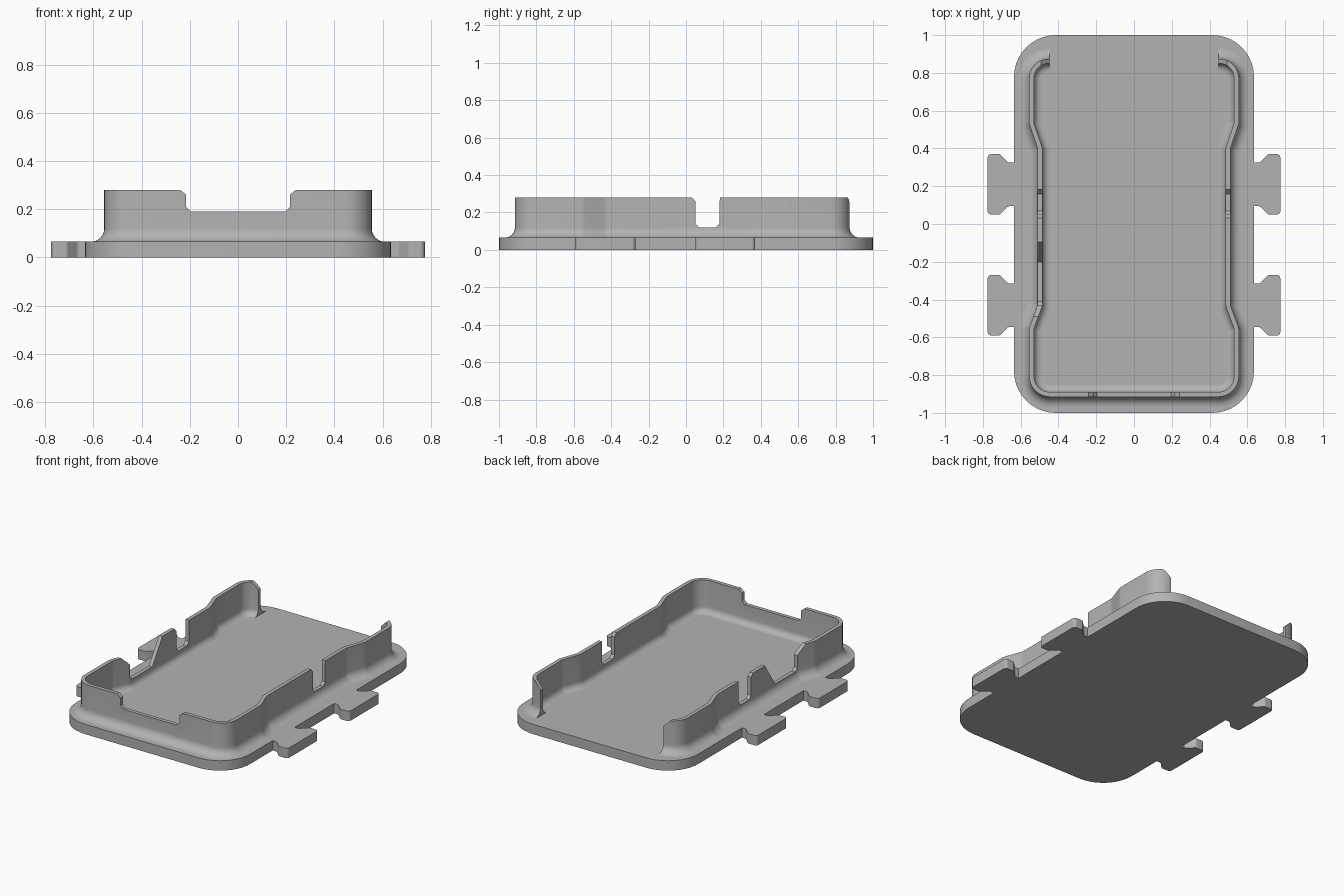
import bpy, bmesh, math
from mathutils import Vector

old = bpy.data.objects.get("Cube")
if old:
    bpy.data.objects.remove(old, do_unlink=True)

grey = bpy.data.materials.new("plain grey")
grey.use_nodes = True
grey.diffuse_color = (0.45, 0.45, 0.45, 1)
grey.node_tree.nodes["Principled BSDF"].inputs["Base Color"].default_value = (0.45, 0.45, 0.45, 1)

TOP, DECK = 0.28, 0.065


def rounded(points, closed, steps=10):
    """Turn (x, y, radius) corners into a filleted 2D path."""
    out = []
    n = len(points)
    for i, (x, y, r) in enumerate(points):
        p = Vector((x, y))
        if r == 0 or (not closed and i in (0, n - 1)):
            out.append(p)
            continue
        a = (Vector(points[i - 1][:2]) - p).normalized()
        b = (Vector(points[(i + 1) % n][:2]) - p).normalized()
        half = a.angle(b) / 2
        centre = p + (a + b).normalized() * r / math.sin(half)
        start = p + a * r / math.tan(half) - centre
        end = p + b * r / math.tan(half) - centre
        sweep = start.angle_signed(end)
        for k in range(steps + 1):
            t = -sweep * k / steps
            out.append(centre + Vector((start.x * math.cos(t) - start.y * math.sin(t),
                                        start.x * math.sin(t) + start.y * math.cos(t))))
    return out


def finish(name, bm):
    bmesh.ops.recalc_face_normals(bm, faces=bm.faces)
    mesh = bpy.data.meshes.new(name)
    bm.to_mesh(mesh)
    bm.free()
    mesh.materials.append(grey)
    obj = bpy.data.objects.new(name, mesh)
    bpy.context.collection.objects.link(obj)
    return obj


def loft(name, rings, loop=False):
    """Skin a list of closed 3D rings and cap both ends."""
    bm = bmesh.new()
    vs = [[bm.verts.new(c) for c in ring] for ring in rings]
    m = len(vs[0])
    for r0, r1 in zip(vs, vs[1:]):
        for j in range(m):
            bm.faces.new((r0[j], r0[(j + 1) % m], r1[(j + 1) % m], r1[j]))
    bm.faces.new(vs[0])
    bm.faces.new(vs[-1][::-1])
    return finish(name, bm)


def prism(name, outline, axis, lo, hi):
    """Extrude a 2D outline along x, y or z."""
    place = {"x": lambda p, d: (d, p[0], p[1]),
             "y": lambda p, d: (p[0], d, p[1]),
             "z": lambda p, d: (p[0], p[1], d)}[axis]
    return loft(name, [[place(p, d) for p in outline] for d in (lo, hi)])


def smooth(obj):
    bpy.ops.object.select_all(action="DESELECT")
    obj.select_set(True)
    bpy.context.view_layer.objects.active = obj
    bpy.ops.object.shade_smooth_by_angle(angle=math.radians(30))


# Base plate with dovetail tabs on both sides
side = [(0.635, -1, 0.22)]
for c in (-0.43, 0.21):
    tab = [(0.635, 0.115, 0), (0.665, 0.115, 0.02), (0.71, 0.16, 0.02), (0.775, 0.16, 0.02)]
    side += [(x, c - d, r) for x, d, r in tab]
    side += [(x, c + d, r) for x, d, r in reversed(tab)]
side.append((0.635, 1, 0.22))
outline = side + [(-x, y, r) for x, y, r in reversed(side)]
base = prism("base_plate", rounded(outline, True), "z", 0, DECK)

# Surrounding wall, waisted in the middle and open at the back
half_path = [(0.447, 0.875, 0), (0.555, 0.875, 0.104), (0.555, 0.53, 0.08), (0.51, 0.40, 0.08),
             (0.51, -0.43, 0.08), (0.555, -0.55, 0.08), (0.555, -0.915, 0.11)]
path = rounded(half_path + [(-x, y, r) for x, y, r in reversed(half_path)], False)

# Wall section: offset outward, height, with a curved foot on each side
THICK, FOOT, INNER = 0.025, 0.055, 0.04
arc = [math.pi / 2 * k / 8 for k in range(9)]
section = [(0, TOP)]
section += [(FOOT * (1 - math.cos(a)), DECK + FOOT * (1 - math.sin(a))) for a in arc]
section += [(FOOT, DECK - 0.02), (-THICK - INNER, DECK - 0.02)]
section += [(-THICK - INNER * (1 - math.cos(a)), DECK + INNER * (1 - math.sin(a)))
            for a in reversed(arc)]
section.append((-THICK, TOP))

rings = []
for i, p in enumerate(path):
    if i in (0, len(path) - 1):
        t = Vector((1, 0))
    else:
        t = ((p - path[i - 1]).normalized() + (path[i + 1] - p).normalized()).normalized()
    out = Vector((-t.y, t.x))
    if i == len(path) - 1:
        out = Vector((0, 1))
    rings.append([(p.x + out.x * o, p.y + out.y * o, z) for o, z in section])
wall = loft("surrounding_wall", rings)


def notch(a, b, floor, ca, cb, c=0.02):
    """Slot outline with chamfered lips and floor corners."""
    return [(a - ca, 0.4), (a - ca, TOP), (a, TOP - c), (a, floor + c), (a + c, floor),
            (b - c, floor), (b, floor + c), (b, TOP - c), (b + cb, TOP), (b + cb, 0.4)]


# Notches in the wall and chamfers on its open ends
slope = [(-0.49, 0.4), (-0.49, TOP), (-0.43, 0.22), (-0.43, 0.14), (-0.41, 0.12),
         (-0.20, 0.12), (-0.18, 0.15), (-0.10, 0.27), (-0.095, TOP), (-0.095, 0.4)]
cutters = [prism("front_notch_cutter", notch(-0.215, 0.215, 0.19, 0.025, 0.025), "y", -1.2, -0.7),
           prism("side_notch_cutter", notch(0.05, 0.18, 0.12, 0.018, 0.002), "x", -1, 1),
           prism("wide_notch_cutter", slope, "x", -1, -0.3)]
for s in (1, -1):
    corner = [(s * 0.40, 0.19), (s * 0.535, 0.32), (s * 0.40, 0.32)]
    cutters.append(prism("end_chamfer_cutter", corner, "y", 0.7, 1.1))

bpy.context.view_layer.objects.active = wall
for cutter in cutters:
    cutter.hide_render = True
    mod = wall.modifiers.new("cut", "BOOLEAN")
    mod.operation = "DIFFERENCE"
    mod.solver = "EXACT"
    mod.object = cutter
    bpy.ops.object.modifier_apply(modifier=mod.name)
for cutter in cutters:
    bpy.data.objects.remove(cutter, do_unlink=True)

smooth(base)
smooth(wall)
